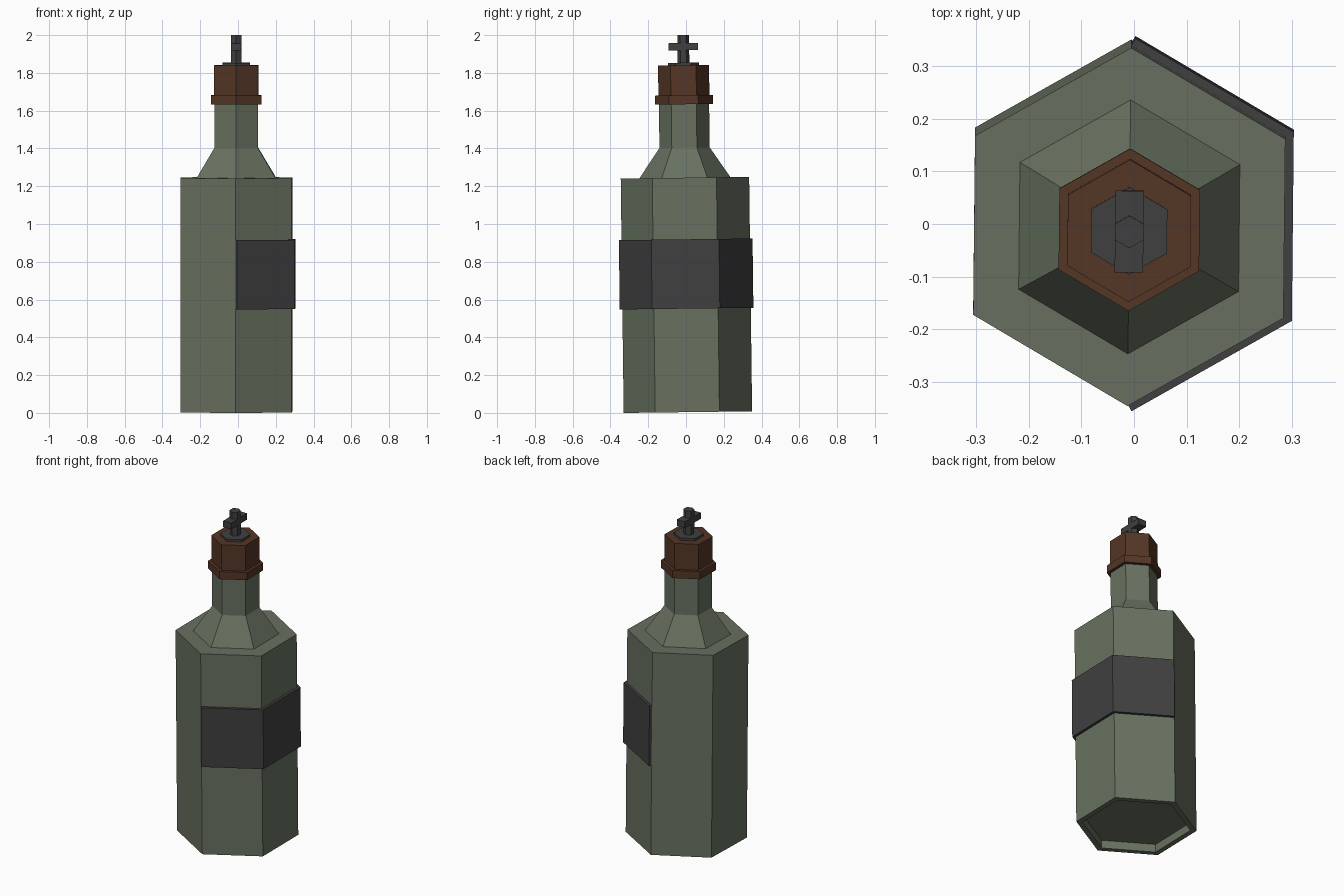
import bpy, bmesh, math
from mathutils import Matrix, Vector

cube = bpy.data.objects.get("Cube")
if cube:
    bpy.data.objects.remove(cube, do_unlink=True)

SIDES = 6
# The whole bottle leans very slightly backward to front and is turned a touch
LEAN = (Matrix.Translation((-0.009, 0.010, 0.004))
        @ Matrix.Rotation(math.radians(0.72), 4, 'X')
        @ Matrix.Rotation(math.radians(-0.6), 4, 'Z'))


def material(name, rgb):
    mat = bpy.data.materials.new(name)
    mat.use_nodes = True
    color = (*rgb, 1.0)
    mat.diffuse_color = color
    bsdf = next(n for n in mat.node_tree.nodes if n.type == 'BSDF_PRINCIPLED')
    bsdf.inputs["Base Color"].default_value = color
    return mat


green = material("dull_green_glass", (0.138, 0.165, 0.117))
brown = material("brown_cap", (0.089, 0.037, 0.019))
dark = material("dark_grey", (0.051, 0.051, 0.052))


def corner(radius, index, z):
    angle = math.pi / 2 + index * 2 * math.pi / SIDES
    return Vector((radius * math.cos(angle), radius * math.sin(angle), z))


def finish(name, bm, mat):
    mesh = bpy.data.meshes.new(name)
    bm.to_mesh(mesh)
    bm.free()
    mesh.materials.append(mat)
    obj = bpy.data.objects.new(name, mesh)
    bpy.context.collection.objects.link(obj)
    obj.matrix_world = LEAN
    return obj


def hex_lathe(name, profile, mat):
    """Six-sided solid from (radius, height) points, closed at both ends."""
    bm = bmesh.new()
    rings = [[bm.verts.new(corner(r, i, z)) for i in range(SIDES)]
             for r, z in profile]
    for low, high in zip(rings, rings[1:]):
        for i in range(SIDES):
            j = (i + 1) % SIDES
            bm.faces.new((low[i], low[j], high[j], high[i]))
    bm.faces.new(rings[0][::-1])
    bm.faces.new(rings[-1])
    return finish(name, bm, mat)


# Bottle with recessed base, flat shoulder ledge, sloped shoulder and neck
hex_lathe("bottle", [(0.305, 0.05), (0.305, 0), (0.34, 0), (0.34, 1.241),
                     (0.241, 1.241), (0.133, 1.40), (0.133, 1.64)], green)

# Cap with a wider lip at its lower edge
hex_lathe("cap", [(0.125, 1.63), (0.154, 1.63), (0.154, 1.677),
                  (0.135, 1.677), (0.135, 1.836)], brown)

# Metal plate and upright stem on the cap
hex_lathe("top_plate", [(0.083, 1.83), (0.083, 1.85)], dark)
hex_lathe("stem", [(0.031, 1.84), (0.031, 1.996)], dark)

# Crossbar through the stem
bm = bmesh.new()
bmesh.ops.create_cube(bm, size=1, matrix=Matrix.Translation((0, 0, 1.935))
                      @ Matrix.Diagonal((0.054, 0.155, 0.038, 1)))
finish("crossbar", bm, dark)

# Label wrapped around the three faces on the left side
bm = bmesh.new()
columns = [[bm.verts.new(corner(0.34, i, z)) for z in (0.548, 0.915)]
           for i in range(3, 7)]
for a, b in zip(columns, columns[1:]):
    bm.faces.new((a[0], b[0], b[1], a[1]))
label = finish("label", bm, dark)
solid = label.modifiers.new("thickness", 'SOLIDIFY')
solid.thickness = 0.016
solid.offset = 1
solid.use_even_offset = True
